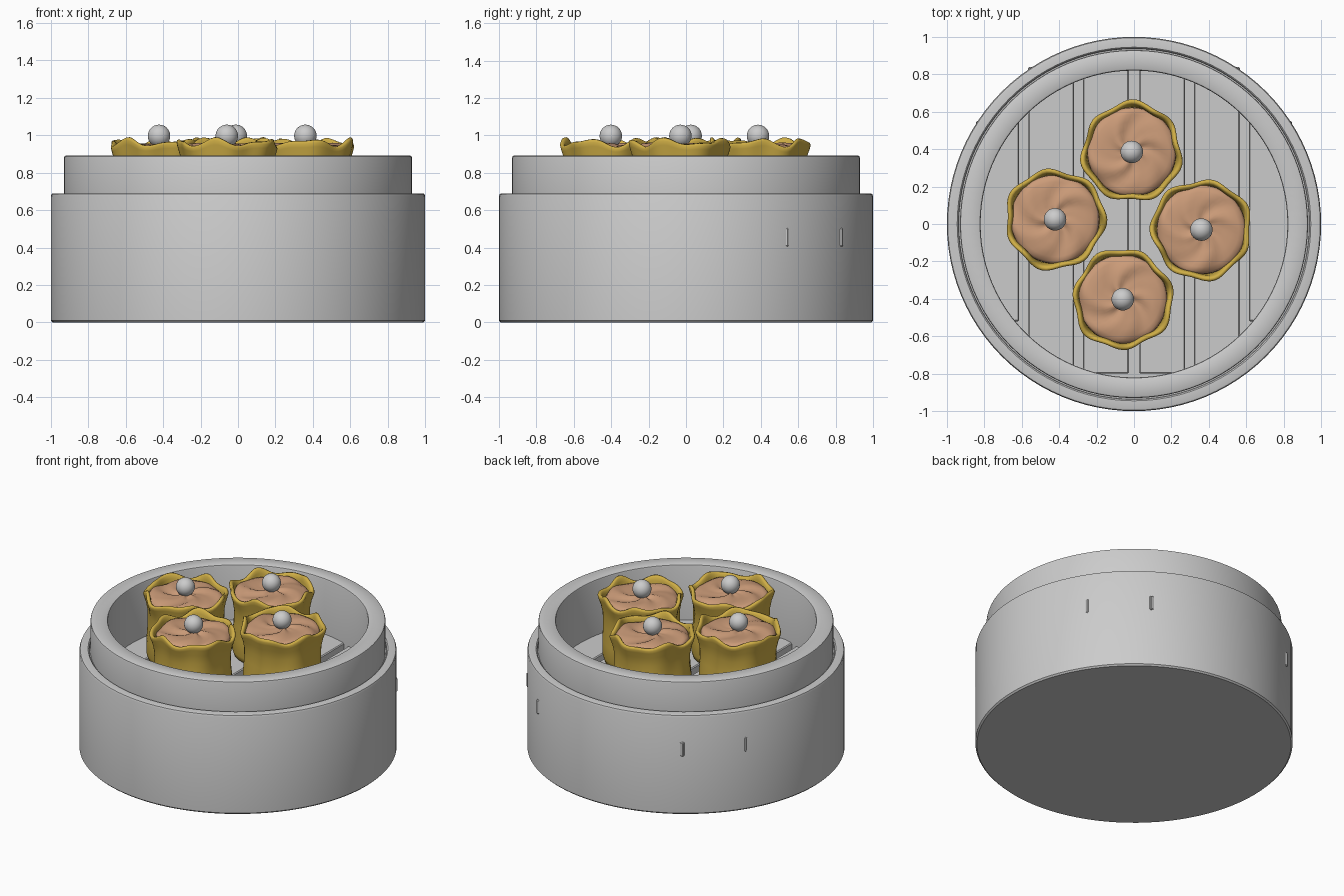
import bpy, bmesh
from math import sin, cos, pi, radians

if "Cube" in bpy.data.objects:
    bpy.data.objects.remove(bpy.data.objects["Cube"])


def finish(obj, color=None, angle=35):
    if color:
        mat = bpy.data.materials.new(obj.name + "_colour")
        mat.diffuse_color = (*color, 1)
        mat.use_nodes = True
        mat.node_tree.nodes["Principled BSDF"].inputs["Base Color"].default_value = mat.diffuse_color
        obj.data.materials.append(mat)
    bpy.ops.object.select_all(action='DESELECT')
    obj.select_set(True)
    bpy.context.view_layer.objects.active = obj
    bpy.ops.object.shade_smooth_by_angle(angle=radians(angle))
    return obj


def lathe(name, profile, n, loc=(0, 0, 0), warp=None, color=None, angle=35):
    """Spin an (r, z) profile; warp(r, z, a) may reshape it around the axis."""
    bm = bmesh.new()
    rings = []
    for r, z in profile:
        if r == 0:
            rings.append([bm.verts.new((0, 0, z))])
            continue
        ring = []
        for i in range(n):
            a = 2 * pi * i / n
            rr, zz = warp(r, z, a) if warp else (r, z)
            ring.append(bm.verts.new((rr * cos(a), rr * sin(a), zz)))
        rings.append(ring)
    for p, q in zip(rings, rings[1:]):
        for i in range(n):
            j = (i + 1) % n
            face = [p[i % len(p)], p[j % len(p)], q[j % len(q)], q[i % len(q)]]
            bm.faces.new(list(dict.fromkeys(face)))
    bmesh.ops.recalc_face_normals(bm, faces=bm.faces)
    mesh = bpy.data.meshes.new(name)
    bm.to_mesh(mesh)
    bm.free()
    obj = bpy.data.objects.new(name, mesh)
    obj.location = loc
    bpy.context.collection.objects.link(obj)
    return finish(obj, color, angle)


# Steamer basket: outer band, stepped inner ring and raised floor
lathe("steamer_basket", [
    (0, 0), (.99, 0), (1, .01), (1, .675), (.995, .687), (.985, .69),
    (.945, .69), (.938, .683), (.936, .67), (.93, .67), (.93, .88),
    (.927, .888), (.92, .892), (.83, .892), (.823, .888), (.82, .88),
    (.82, .41), (0, .41)], 96)

# Floor slats, whose back corners just reach through the wall
for i, (x, w, y0, y1) in enumerate([(.15, .245, -.80, .84),
                                    (.443, .245, -.80, .84),
                                    (.73, .23, -.52, .55)]):
    for s in (-1, 1):
        bpy.ops.mesh.primitive_cube_add(size=1, location=(s * x, (y0 + y1) / 2, .455))
        slat = bpy.context.object
        slat.name = f"floor_slat_{i}_{'left' if s < 0 else 'right'}"
        slat.scale = (w, y1 - y0, .1)
        bpy.ops.object.transform_apply(location=False, rotation=False, scale=True)
        bev = slat.modifiers.new("bevel", 'BEVEL')
        bev.width = .006


# Dumplings: pleated wrapper, lumpy filling and a ball on top
def dumpling(k, x, y):
    ph = k * 1.3 + .4

    def pleat(r, z, a):
        t = max(0, (z - .5) / .46)
        wave = .028 * t * cos(7 * a + ph + 1.2 * (1 - t)) + .016 * t * sin(3 * a + 2 * ph)
        lift = .016 * t ** 4 * (sin(5 * a + ph) + .6 * cos(8 * a - ph))
        return r * (1 + 1.4 * wave), z + lift

    def lump(r, z, a):
        return r, z + .007 * sin(4 * a + ph + 25 * r) + .005 * cos(7 * a - ph + 40 * r)

    lathe(f"dumpling_wrapper_{k}", [
        (0, .5), (.21, .5), (.238, .515), (.248, .55), (.247, .65),
        (.24, .75), (.24, .83), (.25, .89), (.262, .93), (.266, .95),
        (.262, .962), (.25, .964), (.241, .955), (.235, .935), (.228, .88)],
        72, (x, y, 0), pleat, (.62, .42, .06), 80)
    lathe(f"dumpling_filling_{k}", [
        (.238, .90), (.236, .925), (.225, .938), (.20, .946), (.16, .95),
        (.12, .949), (.08, .947), (.04, .948), (0, .95)],
        48, (x, y, 0), lump, (.60, .33, .19), 80)
    bpy.ops.mesh.primitive_uv_sphere_add(segments=32, ring_count=16, radius=.06,
                                         location=(x, y, .997))
    bpy.context.object.name = f"topping_ball_{k}"
    finish(bpy.context.object)


for k, (x, y) in enumerate([(-.422, .025), (-.012, .385), (.36, -.03), (-.06, -.402)]):
    dumpling(k, x, y)
